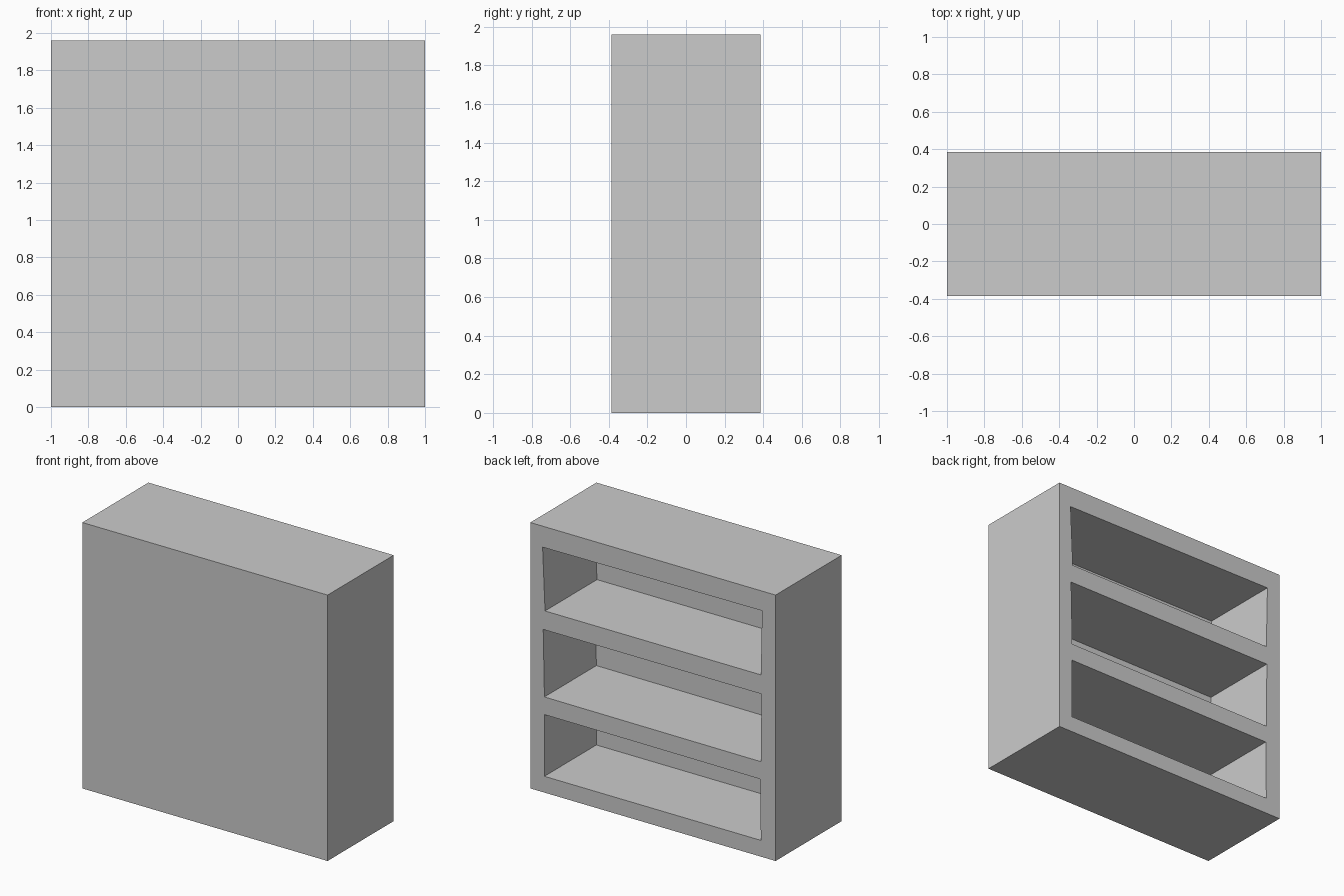
import bpy
import bmesh

default = bpy.data.objects.get("Cube")
if default:
    bpy.data.objects.remove(default, do_unlink=True)

HALF_W, HALF_D, HEIGHT = 1.0, 0.385, 1.96
PANEL_Y = -0.22   # inner face of the closed panel

grey = bpy.data.materials.new("plain grey")
grey.use_nodes = True
colour = (0.6, 0.6, 0.6, 1.0)
grey.diffuse_color = colour
grey.node_tree.nodes["Principled BSDF"].inputs["Base Color"].default_value = colour


def prism(name, outline, y0, y1):
    """Extrude an (x, z) outline from y0 to y1."""
    bm = bmesh.new()
    face = bm.faces.new([bm.verts.new((x, y0, z)) for x, z in outline])
    moved = bmesh.ops.extrude_face_region(bm, geom=[face])["geom"]
    for v in moved:
        if isinstance(v, bmesh.types.BMVert):
            v.co.y = y1
    bmesh.ops.recalc_face_normals(bm, faces=bm.faces)
    mesh = bpy.data.meshes.new(name)
    bm.to_mesh(mesh)
    bm.free()
    mesh.materials.append(grey)
    obj = bpy.data.objects.new(name, mesh)
    bpy.context.collection.objects.link(obj)
    return obj


# Solid cabinet block
cabinet = prism("shelf_cabinet",
                [(-HALF_W, 0), (HALF_W, 0), (HALF_W, HEIGHT), (-HALF_W, HEIGHT)],
                -HALF_D, HALF_D)

# Three slightly uneven shelf openings, cut from the open side
openings = {
    "lower": [(-0.88, 0.12), (0.885, 0.12), (0.885, 0.575), (-0.875, 0.57)],
    "middle": [(-0.88, 0.70), (0.885, 0.705), (0.895, 1.20), (-0.885, 1.20)],
    "upper": [(-0.88, 1.34), (0.88, 1.34), (0.90, 1.805), (-0.89, 1.815)],
}
cutters = []
for label, outline in openings.items():
    cutter = prism(label + "_opening_cutter", outline, PANEL_Y, HALF_D + 0.1)
    cutter.hide_render = True
    cutters.append(cutter)
    cut = cabinet.modifiers.new(label + "_opening", 'BOOLEAN')
    cut.operation = 'DIFFERENCE'
    cut.solver = 'EXACT'
    cut.object = cutter

# Bake the cuts and discard the cutters
bpy.context.view_layer.objects.active = cabinet
cabinet.select_set(True)
for mod in list(cabinet.modifiers):
    bpy.ops.object.modifier_apply(modifier=mod.name)
for cutter in cutters:
    bpy.data.objects.remove(cutter, do_unlink=True)
